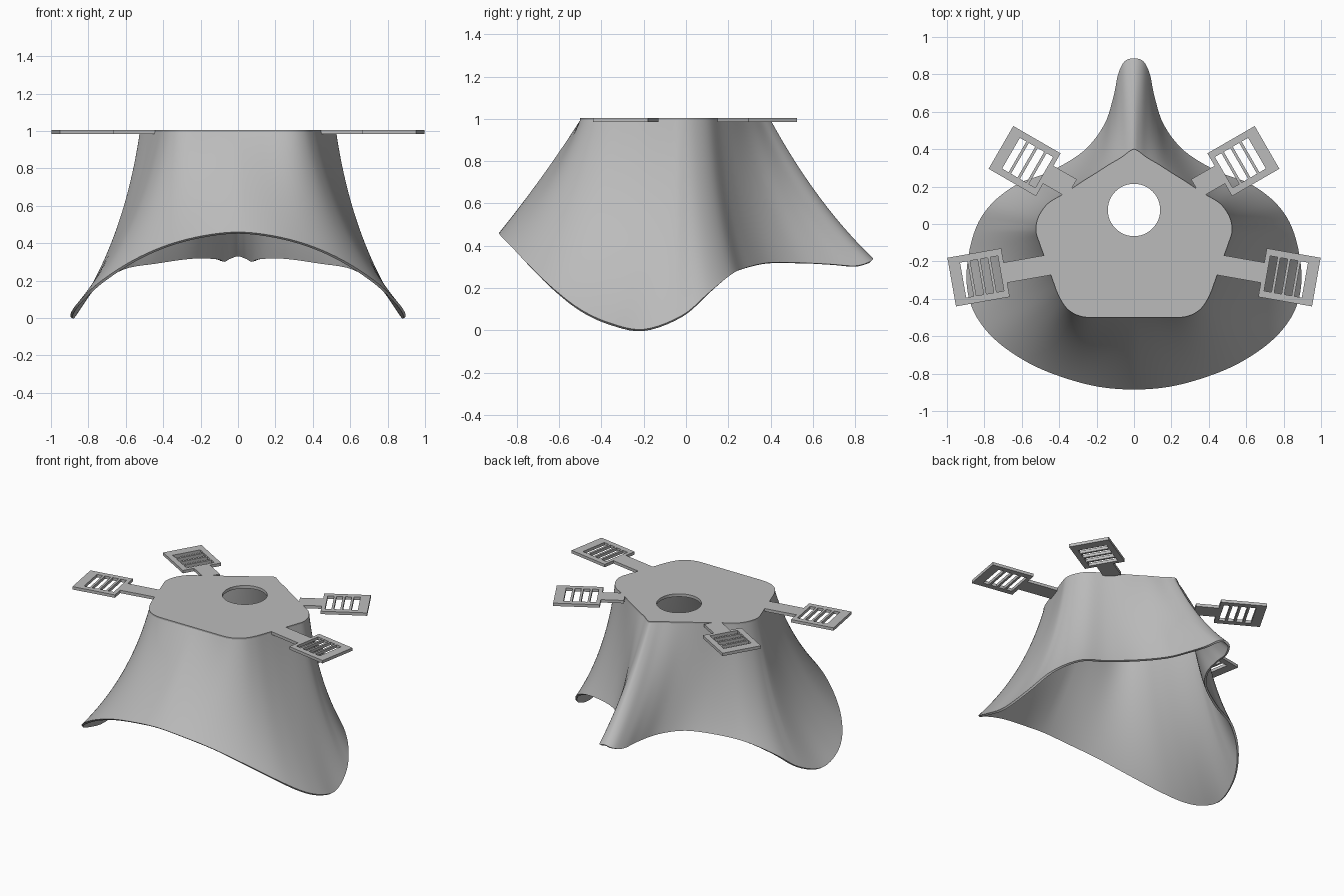
import bpy
import math
from mathutils import Vector, Matrix

cube = bpy.data.objects.get("Cube")
if cube:
    bpy.data.objects.remove(cube)

grey = bpy.data.materials.new("soft_grey")
grey.use_nodes = True
COLOUR = (0.5, 0.5, 0.5, 1)
grey.diffuse_color = COLOUR
grey.node_tree.nodes["Principled BSDF"].inputs["Base Color"].default_value = COLOUR

TOP = 1.005        # upper face of the cap
SHEET = 0.02       # thickness of the cap and clips

# Half outline from nose to chin: cap x, y, then rim x, y, z
STATIONS = [
    (0, .40, 0, .885, .34), (.03, .385, .05, .87, .325),
    (.07, .355, .085, .80, .305), (.13, .32, .11, .68, .313),
    (.20, .275, .16, .53, .32), (.28, .225, .27, .39, .32),
    (.37, .165, .45, .28, .295), (.46, .11, .62, .215, .265),
    (.51, .04, .76, .11, .18), (.525, -.03, .845, -.02, .07),
    (.51, -.09, .89, -.20, .005), (.47, -.20, .89, -.36, .035),
    (.435, -.30, .84, -.50, .10), (.40, -.39, .73, -.63, .20),
    (.35, -.46, .56, -.745, .31), (.27, -.497, .38, -.82, .39),
    (.13, -.50, .19, -.87, .44), (0, -.50, 0, -.885, .46),
]


def mirror_row(row):
    return (-row[0], row[1], -row[2], row[3], row[4])


def smooth_loop(rows, steps):
    """Closed Catmull-Rom interpolation through the rows."""
    result = []
    count = len(rows)
    for i in range(count):
        quads = list(zip(*(rows[(i + k) % count] for k in (-1, 0, 1, 2))))
        for s in range(steps):
            t = s / steps
            result.append([
                b + 0.5 * t * (c - a + t * (2 * a - 5 * b + 4 * c - d
                                            + t * (3 * (b - c) + d - a)))
                for a, b, c, d in quads])
    return result


def finish(obj, angle):
    bpy.ops.object.select_all(action="DESELECT")
    obj.select_set(True)
    bpy.context.view_layer.objects.active = obj
    bpy.ops.object.convert(target="MESH")
    bpy.ops.object.shade_smooth_by_angle(angle=math.radians(angle))


def sheet(name, loops, matrix=None):
    """Flat plate cut from an outline and its holes."""
    curve = bpy.data.curves.new(name, "CURVE")
    curve.dimensions = "2D"
    curve.fill_mode = "BOTH"
    curve.extrude = SHEET / 2
    for loop in loops:
        spline = curve.splines.new("POLY")
        spline.points.add(len(loop) - 1)
        for point, (x, y) in zip(spline.points, loop):
            point.co = (x, y, 0, 1)
        spline.use_cyclic_u = True
    curve.materials.append(grey)
    obj = bpy.data.objects.new(name, curve)
    bpy.context.collection.objects.link(obj)
    lift = Matrix.Translation((0, 0, TOP - SHEET / 2))
    obj.matrix_world = lift @ (matrix or Matrix())
    finish(obj, 30)


def ellipse(cx, cy, rx, ry, count):
    return [(cx + rx * math.cos(math.tau * i / count),
             cy + ry * math.sin(math.tau * i / count)) for i in range(count)]


def box(u0, u1, v):
    return [(u0, -v), (u1, -v), (u1, v), (u0, v)]


def flared_column(row, rows):
    """Curve from the cap edge down to the rim, flaring outwards."""
    tx, ty, rx, ry, rz = row
    start, end = Vector((tx, ty, TOP - SHEET / 2)), Vector((rx, ry, rz))
    side = min(1, abs(rx) / (0.35 if ry > 0 else 0.9))
    reach = 0.44 - 0.2 * side
    drop = 0.6 if ry > 0 else 0.5 + 0.1 * side
    pull = start.lerp(end, reach)
    pull.z = start.z + (end.z - start.z) * drop
    return [start.lerp(pull, t).lerp(pull.lerp(end, t), t)
            for t in (j / rows for j in range(rows + 1))]


# Mask shell: flared wall between the cap and the face rim
outline = smooth_loop(STATIONS + [mirror_row(r) for r in STATIONS[-2:0:-1]], 5)
ROWS = 24
verts = [p for row in outline for p in flared_column(row, ROWS)]
n, w = len(outline), ROWS + 1
faces = []
for i in range(n):
    a, b = i * w, (i + 1) % n * w
    faces += [(a + j, b + j, b + j + 1, a + j + 1) for j in range(ROWS)]
mesh = bpy.data.meshes.new("mask_shell")
mesh.from_pydata(verts, [], faces)
mesh.materials.append(grey)
shell = bpy.data.objects.new("mask_shell", mesh)
bpy.context.collection.objects.link(shell)
wall = shell.modifiers.new("wall", "SOLIDIFY")
wall.thickness = 0.014
wall.offset = -1
finish(shell, 50)

# Cap with the round port and a small vent near the nose
sheet("cap", [[(r[0], r[1]) for r in outline],
              ellipse(0, .075, .14, .14, 48)])

# Strap clips: slotted buckles on short arms
for name, x, y, angle, arm in (("upper_clip", .584, .336, 30, .29),
                               ("lower_clip", .83, -.285, -10, .40)):
    head = [(-arm, -.055), (-.145, -.055), (-.145, -.132), (.147, -.132),
            (.147, .132), (-.145, .132), (-.145, .055), (-arm, .055)]
    slots = [box(u - .02, u + .02, .095) for u in (-.1, -.045, .01, .065)]
    place = (Matrix.Translation((x, y, 0))
             @ Matrix.Rotation(math.radians(angle), 4, "Z"))
    sheet("left_" + name, [head] + slots, place)
    # Reflect the loops so the right clip keeps a positive scale
    flipped = [[(-u, v) for u, v in loop] for loop in [head] + slots]
    place = (Matrix.Translation((-x, y, 0))
             @ Matrix.Rotation(math.radians(-angle), 4, "Z"))
    sheet("right_" + name, flipped, place)
